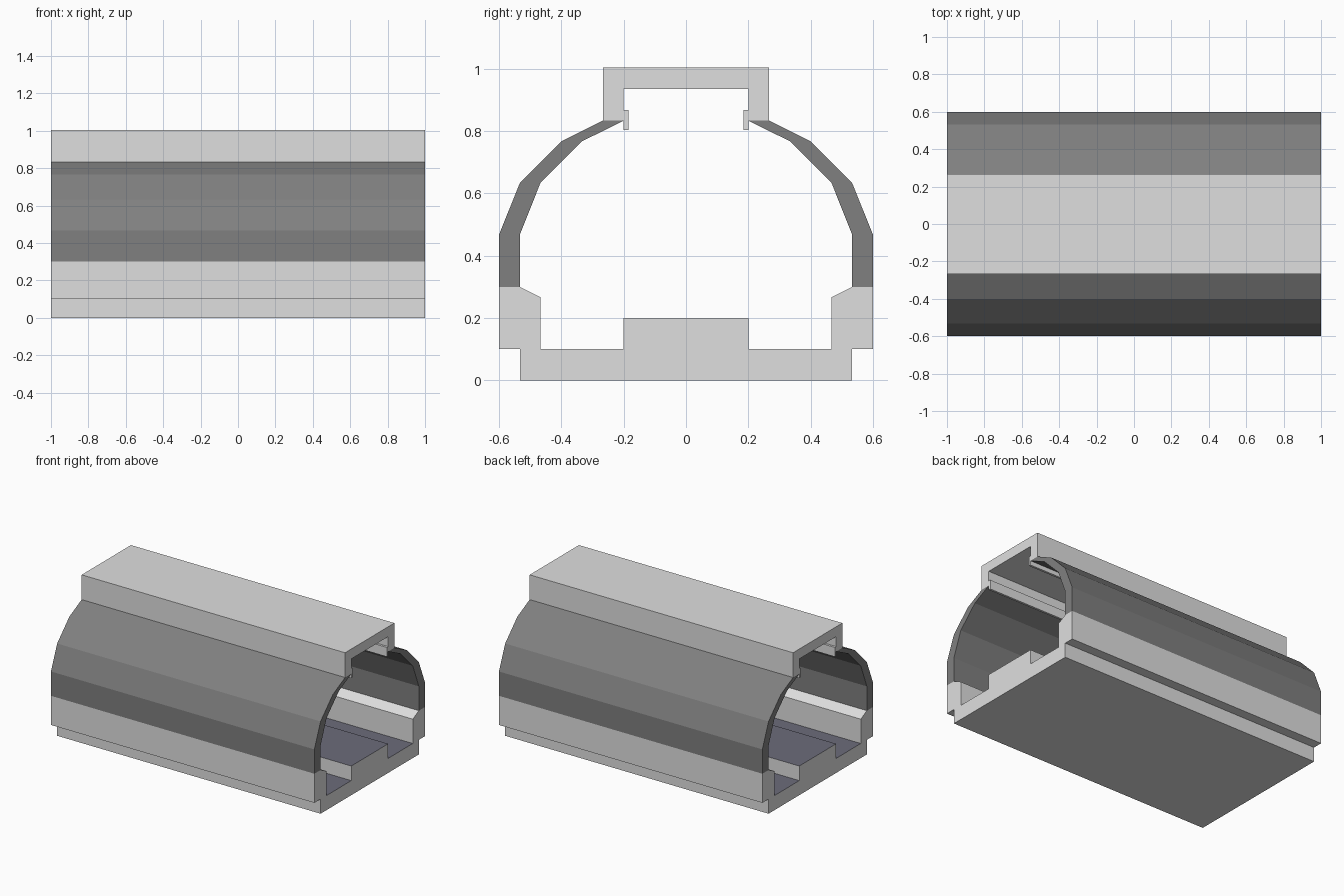
import bpy
import bmesh

if "Cube" in bpy.data.objects:
    bpy.data.objects.remove(bpy.data.objects["Cube"])


def material(name, rgb):
    m = bpy.data.materials.new(name)
    m.diffuse_color = (*rgb, 1.0)
    m.use_nodes = True
    m.node_tree.nodes["Principled BSDF"].inputs["Base Color"].default_value = m.diffuse_color
    return m


LIGHT = material("light_grey", (0.74, 0.74, 0.74))
DARK = material("mid_grey", (0.216, 0.216, 0.216))
FLOOR = material("blue_grey_floor", (0.148, 0.148, 0.194))


def extrude_profile(name, profile, mats, length=2.0):
    """Sweep a closed (y, z) profile along x, centred on the origin."""
    bm = bmesh.new()
    face = bm.faces.new([bm.verts.new((-length / 2, y, z)) for y, z in profile])
    ext = bmesh.ops.extrude_face_region(bm, geom=[face], use_keep_orig=True)
    moved = [g for g in ext["geom"] if isinstance(g, bmesh.types.BMVert)]
    bmesh.ops.translate(bm, verts=moved, vec=(length, 0, 0))
    bmesh.ops.recalc_face_normals(bm, faces=bm.faces)
    mesh = bpy.data.meshes.new(name)
    bm.to_mesh(mesh)
    bm.free()
    for m in mats:
        mesh.materials.append(m)
    obj = bpy.data.objects.new(name, mesh)
    bpy.context.collection.objects.link(obj)
    return obj


def mirrored(half):
    """Close a right-hand half profile with its mirror image."""
    return half + [(-y, z) for y, z in reversed(half)]


# Base with stepped sills, side channels and a raised middle platform
base = extrude_profile("base", mirrored([
    (0.533, 0), (0.533, 0.1), (0.6, 0.1), (0.6, 0.3), (0.533, 0.3),
    (0.467, 0.267), (0.467, 0.1), (0.2, 0.1), (0.2, 0.2)]), [LIGHT, FLOOR])

# Floor colour on the flat, upward faces of the channels and platform
for p in base.data.polygons:
    if p.normal.z > 0.99 and p.center.z < 0.25:
        p.material_index = 1

# Roof cap with small inner lips
extrude_profile("roof_cap", mirrored([
    (0.267, 1.003), (0.267, 0.833), (0.2, 0.833), (0.2, 0.803),
    (0.185, 0.803), (0.185, 0.867), (0.2, 0.867), (0.2, 0.935)]), [LIGHT])

# Curved side walls
wall = [(0.6, 0.3), (0.6, 0.467), (0.533, 0.633), (0.4, 0.767), (0.267, 0.833),
        (0.2, 0.833), (0.333, 0.767), (0.467, 0.633), (0.533, 0.467), (0.533, 0.3)]
for name, side in (("back_wall", 1), ("front_wall", -1)):
    extrude_profile(name, [(side * y, z) for y, z in wall], [DARK])
